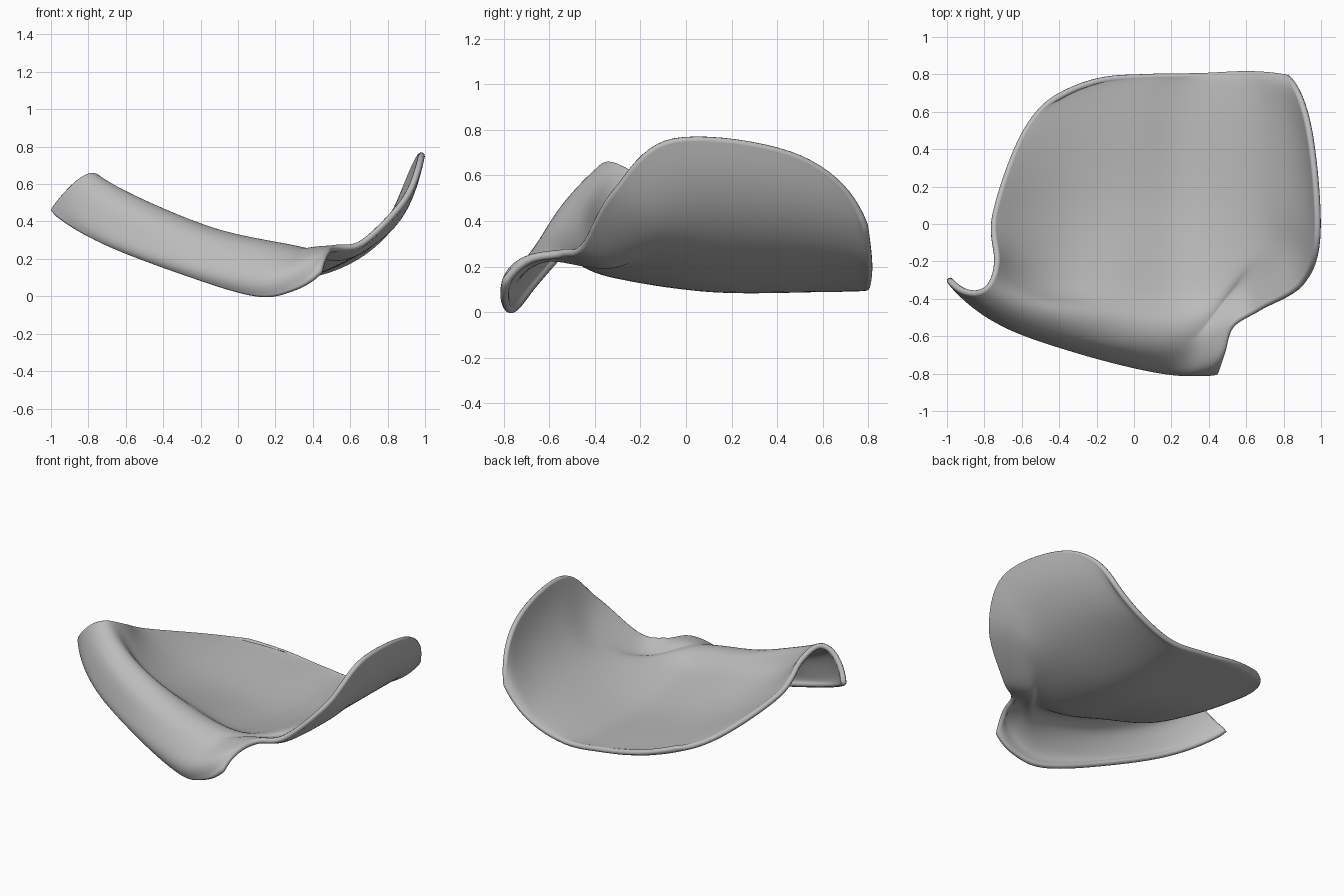
import bpy
from mathutils import Vector

if "Cube" in bpy.data.objects:
    bpy.data.objects.remove(bpy.data.objects["Cube"], do_unlink=True)

THICKNESS = .036

# Rails run across the seat from its right side to its left, back to front
back_edge = [(-.40, .68, .23), (-.18, .765, .175), (.08, .785, .133),
             (.36, .79, .115), (.62, .80, .205), (.82, .78, .38)]
rear_seat = [(-.59, .47, .295), (-.33, .58, .20), (0, .60, .14),
             (.35, .60, .115), (.74, .58, .31), (.935, .50, .67)]
mid_seat = [(-.74, .05, .45), (-.42, .08, .245), (-.04, .10, .148),
            (.35, .10, .117), (.78, .13, .35), (.98, -.05, .745)]
front_seat = [(-.73, -.20, .58), (-.46, -.31, .355), (-.08, -.33, .245),
              (.32, -.33, .172), (.72, -.12, .293), (.895, -.31, .52)]
crest = [(-.765, -.325, .64), (-.50, -.44, .495), (-.10, -.50, .337),
         (.33, -.52, .247), (.55, -.34, .207), (.67, -.445, .287)]
shoulder = [(-.83, -.37, .622), (-.58, -.53, .46), (-.18, -.62, .317),
            (.22, -.66, .236), (.43, -.57, .25), (.52, -.54, .257)]
lip_bulge = [(-.91, -.36, .55), (-.67, -.54, .345), (-.27, -.675, .20),
             (.14, -.768, .115), (.37, -.755, .19), (.47, -.685, .23)]
lip_edge = [(-.983, -.305, .46), (-.72, -.51, .298), (-.30, -.66, .135),
            (.09, -.755, .018), (.29, -.792, .045), (.435, -.79, .135)]


def smooth_path(points, steps):
    """Resample points along a smooth curve that passes through each one."""
    p = [Vector(q) for q in points]
    p.insert(0, 3 * p[0] - 3 * p[1] + p[2])
    p.append(3 * p[-1] - 3 * p[-2] + p[-3])
    path = []
    for a, b, c, d in zip(p, p[1:], p[2:], p[3:]):
        for k in range(steps):
            t = k / steps
            path.append(b + t / 2 * ((c - a) + t * (2 * a - 5 * b + 4 * c - d)
                                     + t * t * (3 * (b - c) + d - a)))
    path.append(p[-2])
    return path


def loft_grid(rails, steps):
    """Rows of points of a smooth sheet through the rails."""
    rows = [smooth_path(rail, steps) for rail in rails]
    columns = [smooth_path(column, steps) for column in zip(*rows)]
    return list(zip(*columns))


def add_object(name, data, material):
    obj = bpy.data.objects.new(name, data)
    bpy.context.collection.objects.link(obj)
    data.materials.append(material)
    return obj


# Plain grey
grey = bpy.data.materials.new("plain grey")
grey.use_nodes = True
colour = (.5, .5, .5, 1)
grey.diffuse_color = colour
grey.node_tree.nodes["Principled BSDF"].inputs["Base Color"].default_value = colour

# Moulded seat shell with a rolled front lip
grid = loft_grid([back_edge, rear_seat, mid_seat, front_seat,
                  crest, shoulder, lip_bulge, lip_edge], 10)
n = len(grid[0])
verts = [point for row in grid for point in row]
faces = [(a, a + n, a + n + 1, a + 1)
         for a in range(len(verts) - n) if a % n < n - 1]
mesh = bpy.data.meshes.new("seat_shell")
mesh.from_pydata(verts, [], faces)
shell = add_object("seat_shell", mesh, grey)
bpy.context.view_layer.objects.active = shell
shell.select_set(True)
bpy.ops.object.shade_smooth()

# Even out the surface where the wing meets the lip, keeping the outline
inner = shell.vertex_groups.new(name="inner")
inner.add([i for i in range(n, len(verts) - n) if 0 < i % n < n - 1], 1, "REPLACE")
relax = shell.modifiers.new("relax", "SMOOTH")
relax.factor = .5
relax.iterations = 6
relax.vertex_group = "inner"
solid = shell.modifiers.new("thickness", "SOLIDIFY")
solid.thickness = THICKNESS
solid.offset = 0
solid.use_rim = False

# Rounded rim following the outline of the shell
outline = list(grid[0]) + [row[-1] for row in grid[1:-1]]
outline += list(reversed(grid[-1])) + [row[0] for row in reversed(grid[1:-1])]
curve = bpy.data.curves.new("rounded_rim", "CURVE")
curve.dimensions = "3D"
curve.bevel_depth = THICKNESS / 2
curve.bevel_resolution = 3
spline = curve.splines.new("POLY")
spline.points.add(len(outline) - 1)
for point, co in zip(spline.points, outline):
    point.co = (*co, 1)
spline.use_cyclic_u = True
add_object("rounded_rim", curve, grey)
